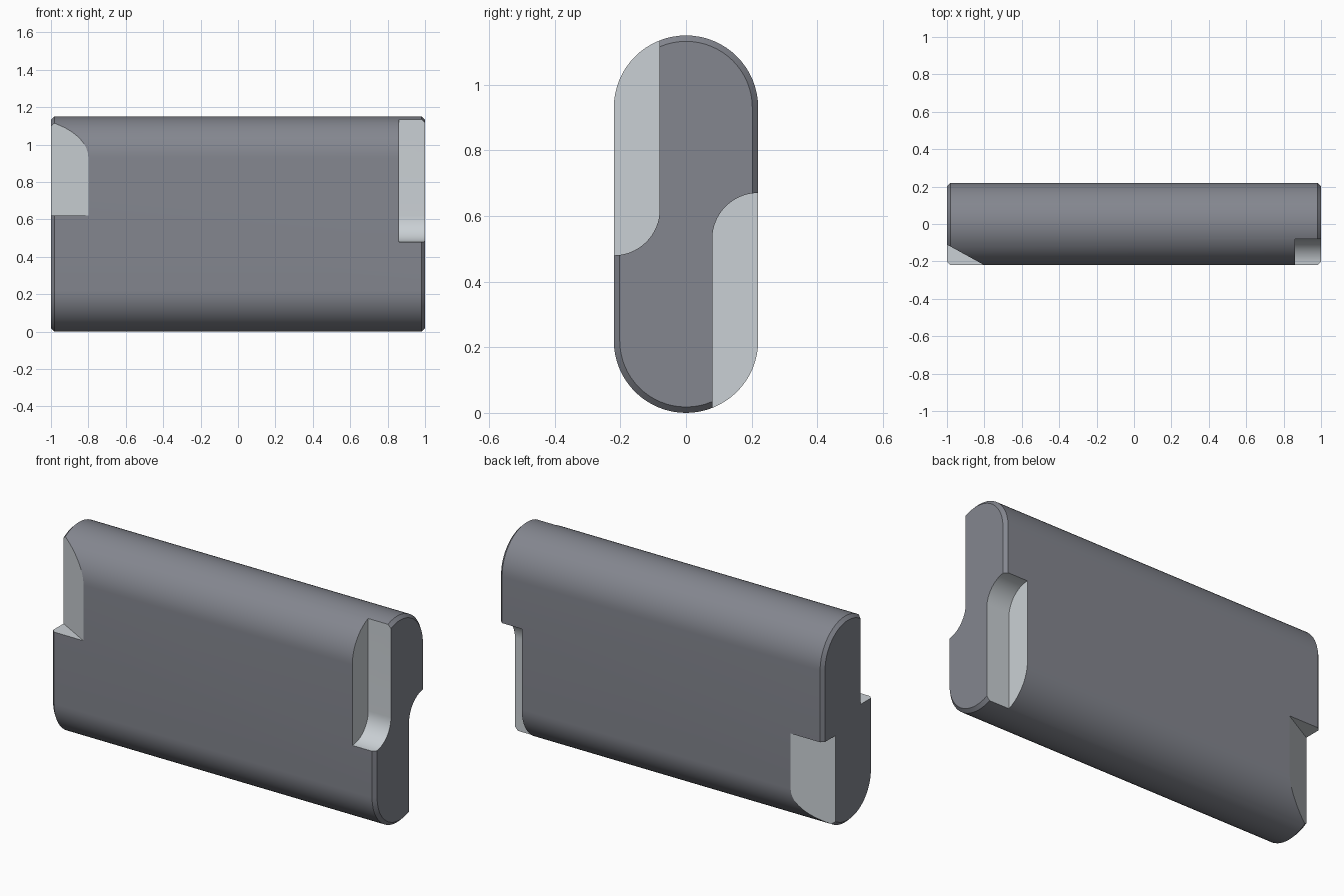
import bpy, bmesh, math
from math import sin, cos, pi

if "Cube" in bpy.data.objects:
    bpy.data.objects.remove(bpy.data.objects["Cube"])

MID = 0.575      # height of the body's centre line
R = 0.22         # half thickness and end radius
STRAIGHT = MID - R
CHAMFER = 0.018


def make_material(name, colour):
    mat = bpy.data.materials.new(name)
    mat.diffuse_color = (*colour, 1)
    mat.use_nodes = True
    mat.node_tree.nodes["Principled BSDF"].inputs["Base Color"].default_value = mat.diffuse_color
    return mat


MATERIALS = [make_material("dark_shell", (0.23, 0.24, 0.275)),
             make_material("light_cut", (0.59, 0.63, 0.66))]


def make_object(name, rings, slot):
    """Skin a list of equal-length closed rings and cap both ends."""
    bm = bmesh.new()
    loops = [[bm.verts.new(p) for p in ring] for ring in rings]
    n = len(loops[0])
    for a, b in zip(loops, loops[1:]):
        for i in range(n):
            j = (i + 1) % n
            bm.faces.new((a[i], a[j], b[j], b[i]))
    bm.faces.new(loops[0][::-1])
    bm.faces.new(loops[-1])
    bmesh.ops.recalc_face_normals(bm, faces=bm.faces)
    mesh = bpy.data.meshes.new(name)
    for mat in MATERIALS:
        mesh.materials.append(mat)
    for f in bm.faces:
        f.material_index = slot
    bm.to_mesh(mesh)
    bm.free()
    ob = bpy.data.objects.new(name, mesh)
    bpy.context.collection.objects.link(ob)
    return ob


def stadium(x, r, seg=32):
    """Rounded-end outline in the yz plane."""
    ring = []
    for start, cz in ((0, MID + STRAIGHT), (pi, MID - STRAIGHT)):
        for i in range(seg + 1):
            a = start + pi * i / seg
            ring.append((x, r * cos(a), cz + r * sin(a)))
    return ring


def turned(ring):
    """Half turn about the body's long axis."""
    return [(x, -y, 2 * MID - z) for x, y, z in ring]


# Long rounded body with chamfered ends
body = make_object("body", [stadium(-1, R - CHAMFER), stadium(-1 + CHAMFER, R),
                            stadium(1 - CHAMFER, R), stadium(1, R - CHAMFER)], 0)

# Right end: notch with a rounded inner corner
notch = [(-0.08, 1.4), (-0.4, 1.4), (-0.4, 0.48)]
for i in range(17):
    a = -pi / 2 + pi / 2 * i / 16
    notch.append((-0.22 + 0.14 * cos(a), 0.62 + 0.14 * sin(a)))
notch_rings = [[(x, y, z) for y, z in notch] for x in (0.86, 1.2)]

# Left end: sloping wedge cut with a flat floor
wedge = [(-1.2, 0.0), (-0.8, -0.22), (-0.6, -0.33), (-1.2, -0.33)]
wedge_rings = [[(x, y, z) for x, y in wedge] for z in (0.62, 1.4)]

# Each cut is repeated on the opposite face by a half turn
cutters = []
for name, rings in (("notch_cutter", notch_rings), ("wedge_cutter", wedge_rings)):
    cutters.append(make_object(name, rings, 1))
    cutters.append(make_object(name + "_back", [turned(r) for r in rings], 1))

bpy.context.view_layer.objects.active = body
body.select_set(True)
for c in cutters:
    c.hide_render = True
    mod = body.modifiers.new(c.name, 'BOOLEAN')
    mod.operation = 'DIFFERENCE'
    mod.solver = 'EXACT'
    mod.material_mode = 'INDEX'
    mod.object = c
    bpy.ops.object.modifier_apply(modifier=mod.name)
    bpy.data.objects.remove(c)

bpy.ops.object.shade_smooth_by_angle(angle=math.radians(20))
